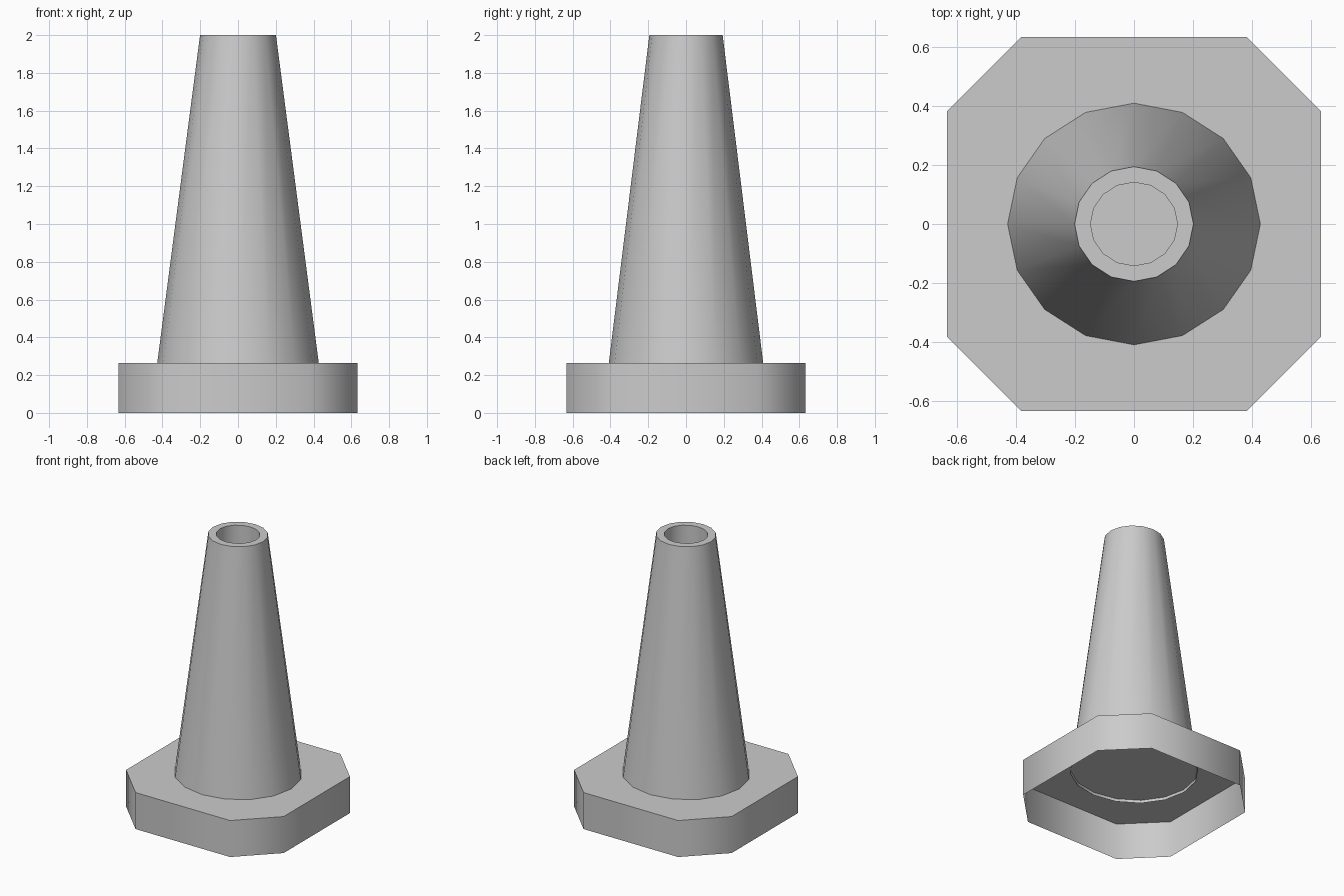
import bpy
import math

if "Cube" in bpy.data.objects:
    bpy.data.objects.remove(bpy.data.objects["Cube"])


def ring(rx, ry, z, sides=16):
    return [(rx * math.cos(2 * math.pi * i / sides),
             ry * math.sin(2 * math.pi * i / sides), z) for i in range(sides)]


def loft(name, rings, cap_end, smooth_angle):
    """Bridge successive rings of points, optionally closing the last one."""
    n = len(rings[0])
    verts = [p for r in rings for p in r]
    faces = []
    for k in range(len(rings) - 1):
        a, b = k * n, (k + 1) * n
        for i in range(n):
            j = (i + 1) % n
            faces.append((a + i, a + j, b + j, b + i))
    if cap_end:
        faces.append(tuple(range((len(rings) - 1) * n, len(rings) * n)))
    mesh = bpy.data.meshes.new(name)
    mesh.from_pydata(verts, [], faces)
    mesh.shade_smooth()
    mesh.set_sharp_from_angle(angle=math.radians(smooth_angle))
    obj = bpy.data.objects.new(name, mesh)
    bpy.context.collection.objects.link(obj)
    return obj


# Base: square plate with chamfered corners, open underneath
H, C, TOP = 0.633, 0.38, 0.265
outline = [(H, -C), (H, C), (C, H), (-C, H), (-H, C), (-H, -C), (-C, -H), (C, -H)]
loft("base", [[(x, y, z) for x, y in outline] for z in (0, TOP)], True, 60)

# Cone: tapered wall poking slightly through the base, flat rim, hollow bore
loft("cone", [
    ring(0.43, 0.411, TOP - 0.02),
    ring(0.201, 0.194, 2.0),
    ring(0.147, 0.141, 2.0),
    ring(0.147, 0.141, TOP),
], False, 30)
